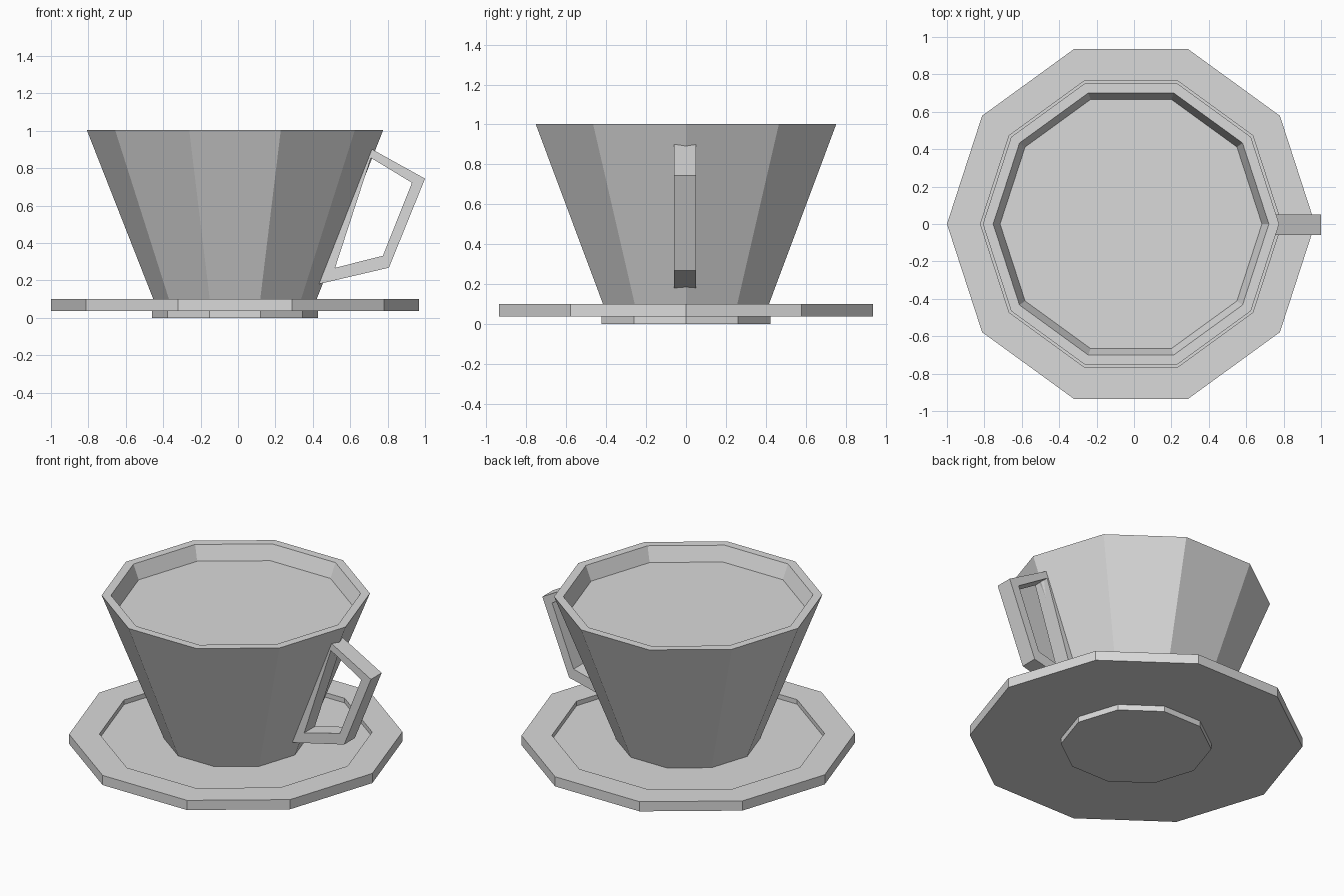
import bpy
import bmesh
from math import cos, sin, tau

SIDES = 10
CENTRE_X = -0.016

cube = bpy.data.objects.get("Cube")
if cube:
    bpy.data.objects.remove(cube, do_unlink=True)

grey = bpy.data.materials.new("plain_grey")
grey.use_nodes = True
grey.diffuse_color = (0.7, 0.7, 0.7, 1)
grey.node_tree.nodes["Principled BSDF"].inputs["Base Color"].default_value = grey.diffuse_color


def finish(name, bm):
    bmesh.ops.recalc_face_normals(bm, faces=bm.faces)
    mesh = bpy.data.meshes.new(name)
    bm.to_mesh(mesh)
    bm.free()
    mesh.materials.append(grey)
    obj = bpy.data.objects.new(name, mesh)
    bpy.context.collection.objects.link(obj)
    return obj


def bridge(bm, a, b):
    """Join two closed loops of vertices with quads."""
    for i in range(len(a)):
        j = (i + 1) % len(a)
        bm.faces.new((a[i], a[j], b[j], b[i]))


def turned(name, profile):
    """Faceted solid turned from (radius, height) points, with flat end caps."""
    bm = bmesh.new()
    rings = [[bm.verts.new((r * cos(tau * i / SIDES), r * sin(tau * i / SIDES), z))
              for i in range(SIDES)] for r, z in profile]
    for a, b in zip(rings, rings[1:]):
        bridge(bm, a, b)
    bm.faces.new(rings[0])
    bm.faces.new(rings[-1])
    obj = finish(name, bm)
    obj.location.x = CENTRE_X
    return obj


def frame(name, outer, inner, y0, y1):
    """Closed angular frame between two outlines in the xz plane."""
    bm = bmesh.new()
    loops = [[bm.verts.new((x, y, z)) for x, z in outline]
             for outline, y in ((outer, y0), (outer, y1), (inner, y1), (inner, y0))]
    for k in range(4):
        bridge(bm, loops[k], loops[(k + 1) % 4])
    return finish(name, bm)


# Saucer: foot, flat plate and sunken well
turned("saucer", [(0.445, 0), (0.445, 0.037), (0.984, 0.037), (0.984, 0.1),
                  (0.805, 0.1), (0.805, 0.07)])

# Cup: flared wall, rim, inner wall and the flat drink surface
turned("cup", [(0.425, 0.07), (0.792, 1.003), (0.737, 1.003), (0.70, 0.91)])

# Handle: four-sided frame set into the cup wall
frame("handle",
      [(0.711, 0.904), (1.0, 0.744), (0.807, 0.268), (0.43, 0.18)],
      [(0.711, 0.855), (0.93, 0.722), (0.775, 0.332), (0.519, 0.267)],
      -0.06, 0.05)
